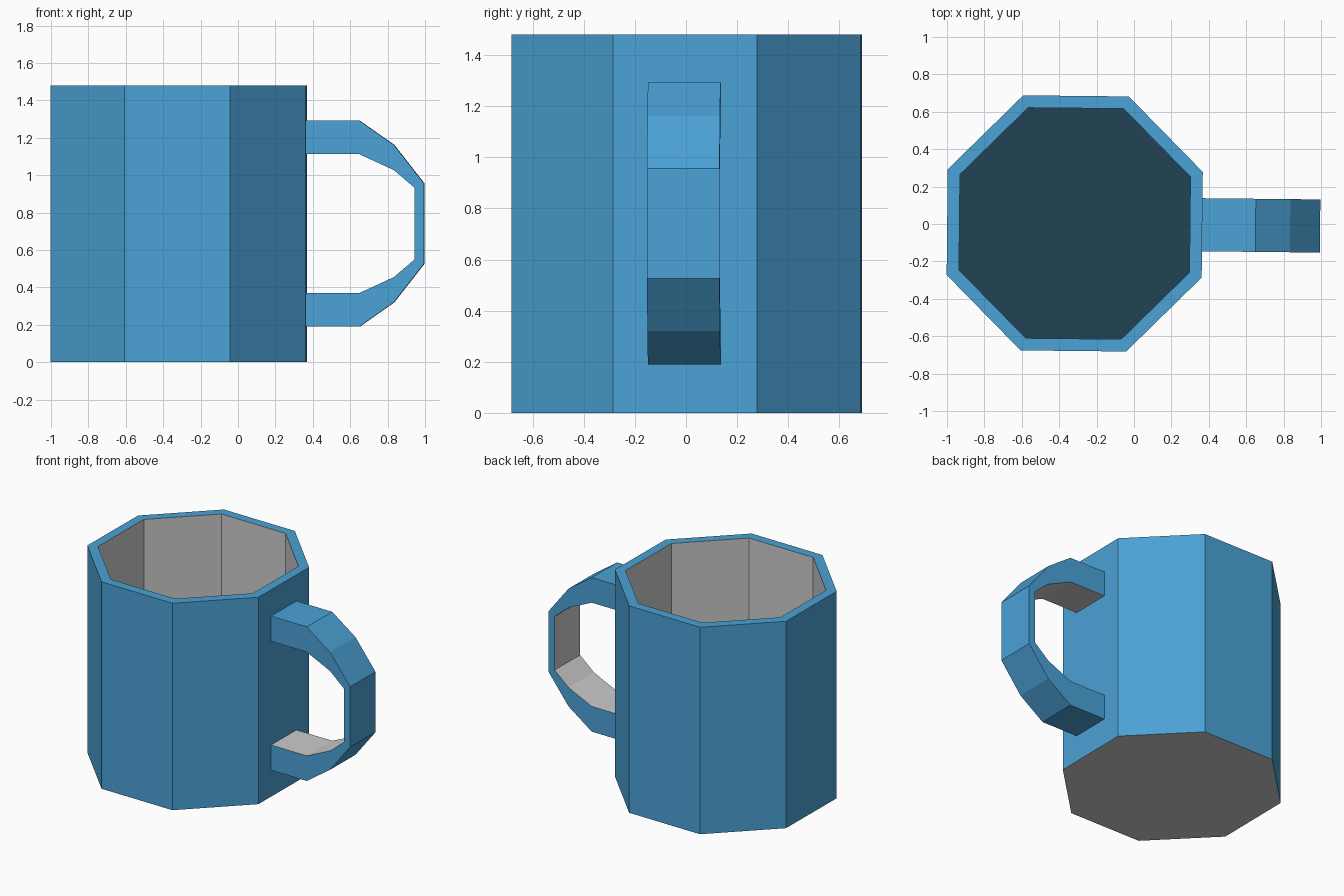
import bpy, bmesh
from math import radians, cos, sin, pi
from mathutils import Matrix, Vector

if "Cube" in bpy.data.objects:
    bpy.data.objects.remove(bpy.data.objects["Cube"])

CENTRE = Vector((-0.317, 0.003, 0))
TURN = Matrix.Translation(CENTRE) @ Matrix.Rotation(radians(-0.6), 4, 'Z')
HEIGHT, FLOOR = 1.48, 0.07


def material(name, rgb):
    mat = bpy.data.materials.new(name)
    mat.diffuse_color = (*rgb, 1)
    mat.use_nodes = True
    mat.node_tree.nodes["Principled BSDF"].inputs["Base Color"].default_value = mat.diffuse_color
    return mat


MATS = [material("blue", (0.07, 0.36, 0.67)),
        material("grey", (0.8, 0.8, 0.8)),
        material("dark_blue", (0.015, 0.055, 0.09))]
BLUE, GREY, DARK = range(3)


def finish(name, bm):
    mesh = bpy.data.meshes.new(name)
    bm.to_mesh(mesh)
    bm.free()
    for mat in MATS:
        mesh.materials.append(mat)
    obj = bpy.data.objects.new(name, mesh)
    obj.matrix_world = TURN
    bpy.context.collection.objects.link(obj)


def face(bm, verts, mat):
    bm.faces.new(verts).material_index = mat


# Octagonal cup: outer wall, rim, inner wall, floor and underside
bm = bmesh.new()
rings = []
for radius, z in ((0.738, 0), (0.738, HEIGHT), (0.667, HEIGHT), (0.667, FLOOR)):
    angles = [pi / 8 + k * pi / 4 for k in range(8)]
    rings.append([bm.verts.new((radius * cos(a), radius * sin(a), z)) for a in angles])
for lower, upper, mat in zip(rings, rings[1:], (BLUE, BLUE, GREY)):
    for k in range(8):
        n = (k + 1) % 8
        face(bm, (lower[k], lower[n], upper[n], upper[k]), mat)
face(bm, rings[0][::-1], GREY)
face(bm, rings[3], DARK)
finish("cup", bm)

# Handle: top half of the outer and inner outlines, mirrored about mid height
MID = 0.741
outer = [(0.365, 1.292), (0.65, 1.292), (0.835, 1.162), (0.995, 0.957)]
inner = [(0.365, 1.112), (0.65, 1.112), (0.835, 1.027), (0.946, 0.932)]
bm = bmesh.new()
sections = []
for o, i in zip(outer, inner):
    sections.append((o, i))
sections += [tuple((x, 2 * MID - z) for x, z in s) for s in reversed(sections)]
loops = []
for (ox, oz), (ix, iz) in sections:
    loops.append([bm.verts.new((x - CENTRE.x, y, z)) for x, y, z in
                  ((ox, -0.142, oz), (ox, 0.142, oz), (ix, 0.142, iz), (ix, -0.142, iz))])
for a, b in zip(loops, loops[1:]):
    for k, mat in enumerate((BLUE, BLUE, GREY, BLUE)):
        n = (k + 1) % 4
        face(bm, (a[k], b[k], b[n], a[n]), mat)
bmesh.ops.recalc_face_normals(bm, faces=bm.faces)
# Orient outward: the first top face must point up
bm.faces.ensure_lookup_table()
bm.normal_update()
if bm.faces[0].normal.z < 0:
    bmesh.ops.reverse_faces(bm, faces=bm.faces)
finish("handle", bm)
